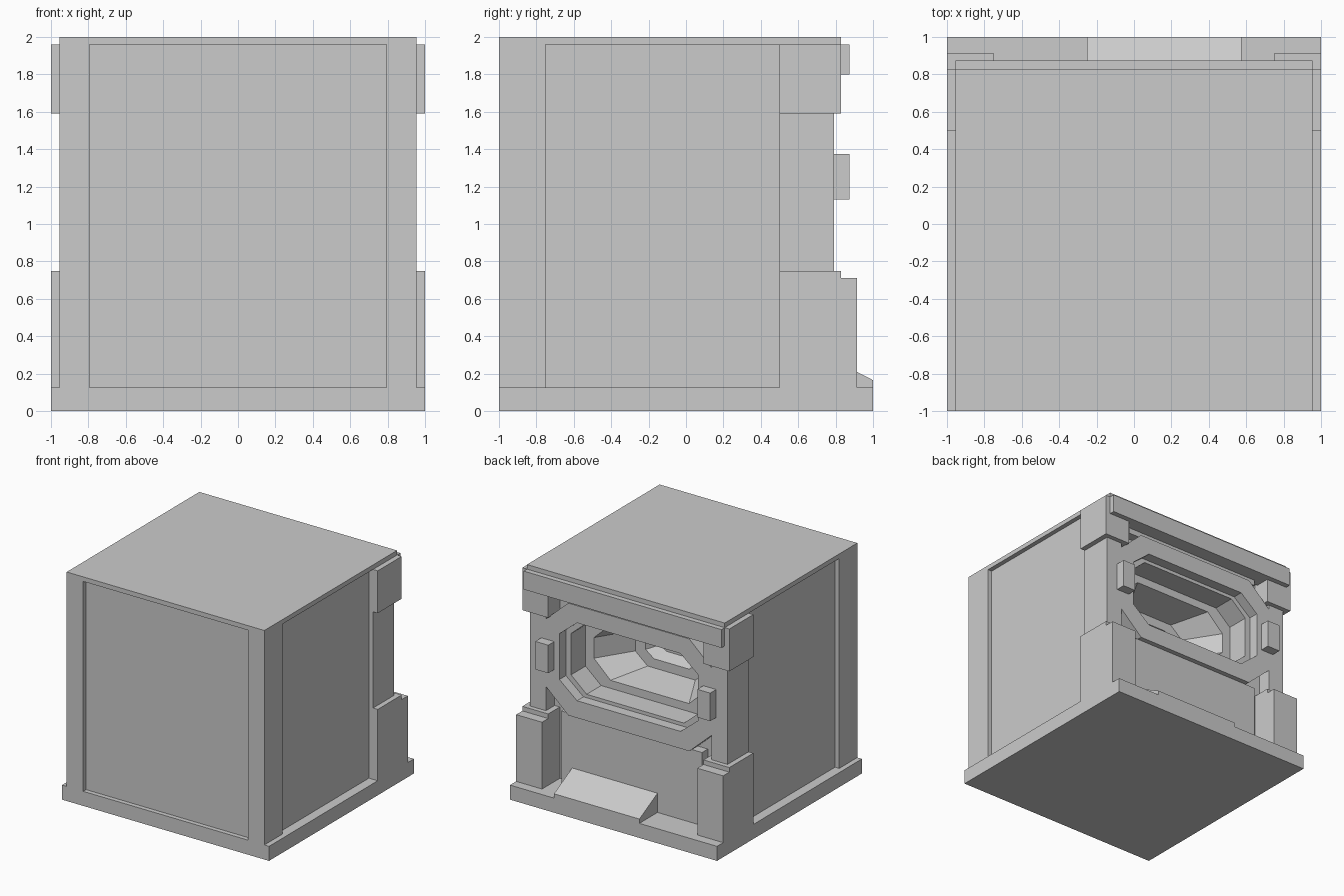
import bpy, bmesh

if "Cube" in bpy.data.objects:
    bpy.data.objects.remove(bpy.data.objects["Cube"])

CZ = 1.257  # height of the port's centre


def finish(name, bm):
    bmesh.ops.recalc_face_normals(bm, faces=bm.faces)
    me = bpy.data.meshes.new(name)
    bm.to_mesh(me)
    bm.free()
    ob = bpy.data.objects.new(name, me)
    bpy.context.collection.objects.link(ob)
    return ob


def box(name, x, y, z):
    bm = bmesh.new()
    bmesh.ops.create_cube(bm, size=1)
    for v in bm.verts:
        for i, (a, b) in enumerate((x, y, z)):
            v.co[i] = (a + b) / 2 + v.co[i] * (b - a)
    return finish(name, bm)


def pair(name, x0, x1, y, z):
    box(name + "_right", (x0, x1), y, z)
    box(name + "_left", (-x1, -x0), y, z)


def octagon(hw, hh, cx, cz, y):
    """Octagon in the xz plane: half sizes, plus where the corner cuts begin."""
    q = [(cx, hh), (hw, cz), (hw, -cz), (cx, -hh),
         (-cx, -hh), (-hw, -cz), (-hw, cz), (-cx, hh)]
    return [(x, y, CZ + z) for x, z in q]


def loft(name, sections, closed=False):
    bm = bmesh.new()
    rings = [[bm.verts.new(p) for p in s] for s in sections]
    pairs = list(zip(rings, rings[1:]))
    if closed:
        pairs.append((rings[-1], rings[0]))
    else:
        bm.faces.new(rings[0])
        bm.faces.new(rings[-1])
    for a, b in pairs:
        n = len(a)
        for i in range(n):
            j = (i + 1) % n
            bm.faces.new((a[i], a[j], b[j], b[i]))
    return finish(name, bm)


# Base plate, inset core and top cap
box("base_plate", (-1, 1), (-1, 1), (0, 0.127))
core = box("core", (-0.915, 0.915), (-0.96, 0.67), (0.127, 1.96))
box("top_cap", (-0.955, 0.955), (-1, 0.83), (1.96, 2))

# Corner posts that frame the recessed front and side panels
pair("front_post", 0.795, 0.955, (-1, -0.75), (0.127, 1.96))
pair("rear_post", 0.8, 0.955, (0.5, 0.79), (0.127, 1.96))
pair("upper_corner_block", 0.75, 1, (0.5, 0.83), (1.59, 1.96))
pair("lower_corner_block", 0.75, 1, (0.5, 0.83), (0.127, 0.75))
pair("lower_corner_pad", 0.75, 1, (0.83, 0.915), (0.127, 0.71))
pair("side_lug", 0.72, 0.845, (0.79, 0.873), (1.13, 1.375))

# Back panels and the beam under the cap
box("lower_back_panel", (-0.68, 0.68), (0.6, 0.75), (0.127, 0.765))
box("upper_back_panel", (-0.68, 0.68), (0.6, 0.75), (1.75, 1.96))
box("top_beam", (-0.955, 0.955), (0.7, 0.875), (1.8, 1.96))

# Octagonal frame with a stepped opening
outer = (0.8, 0.49, 0.585, 0.295)
hole = (0.67, 0.34, 0.5, 0.2)
step = (0.62, 0.31, 0.47, 0.18)
loft("port_frame", [octagon(*outer, 0.79), octagon(*hole, 0.79),
                    octagon(*hole, 0.7), octagon(*step, 0.7),
                    octagon(*step, 0.66), octagon(*outer, 0.66)], closed=True)

# Funnel-shaped port cut into the core
cutter = loft("port_cutter", [
    octagon(*step, 0.69), octagon(*step, 0.5),
    octagon(0.54, 0.24, 0.38, 0.09, 0.5), octagon(0.35, 0.19, 0.23, 0.09, 0.2),
    octagon(0.25, 0.11, 0.17, 0.05, 0.2), octagon(0.18, 0.07, 0.12, 0.03, 0.1)])
cutter.hide_render = True
cutter.hide_viewport = True
cut = core.modifiers.new("port", 'BOOLEAN')
cut.operation = 'DIFFERENCE'
cut.solver = 'EXACT'
cut.object = cutter

# Sloped ramp on the base plate
loft("ramp", [[(x, 0.74, 0.127), (x, 1, 0.127), (x, 1, 0.165), (x, 0.74, 0.3)]
              for x in (-0.25, 0.575)])
